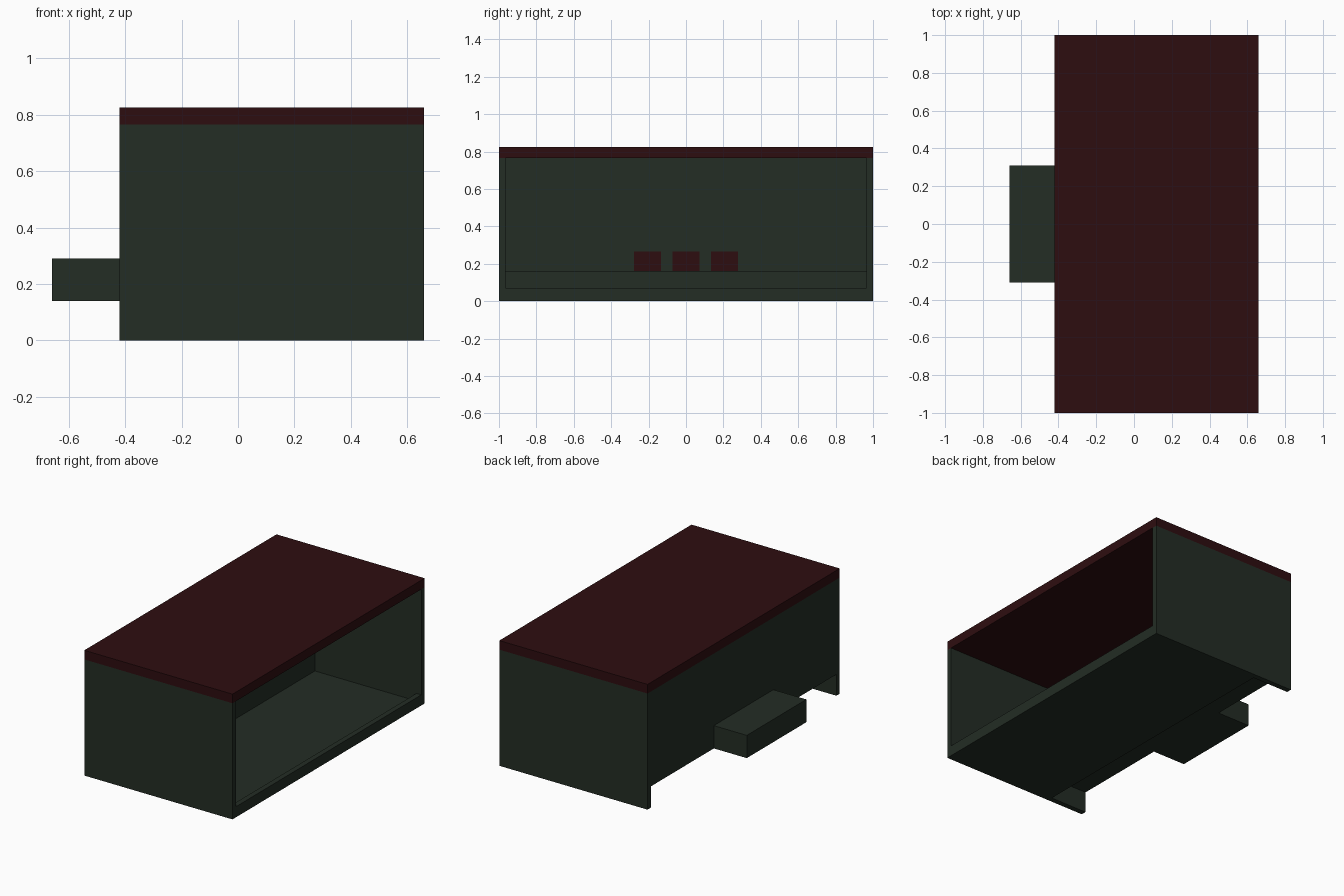
import bpy
import bmesh
from mathutils import Vector

cube = bpy.data.objects.get("Cube")
if cube:
    bpy.data.objects.remove(cube, do_unlink=True)


def material(name, colour):
    m = bpy.data.materials.new(name)
    m.use_nodes = True
    m.diffuse_color = colour
    m.node_tree.nodes["Principled BSDF"].inputs["Base Color"].default_value = colour
    return m


green = material("dark_green", (0.017, 0.026, 0.018, 1))
red = material("dark_red", (0.027, 0.004, 0.005, 1))


def box(name, x, y, z, mat):
    """Box from (low, high) ranges on each axis."""
    mesh = bpy.data.meshes.new(name)
    bm = bmesh.new()
    bmesh.ops.create_cube(bm, size=1)
    low, high = (Vector(p) for p in zip(x, y, z))
    for v in bm.verts:
        v.co = (low + high) / 2 + v.co * (high - low)
    bm.to_mesh(mesh)
    bm.free()
    mesh.materials.append(mat)
    obj = bpy.data.objects.new(name, mesh)
    bpy.context.collection.objects.link(obj)
    return obj


BACK, FRONT = -0.42, 0.66
RISER = -0.15
T = 0.035           # panel thickness
INNER = 1 - T       # inside half length
EAVE = 0.765
LEDGE = 0.14
inside = (-INNER, INNER)

# Roof and end walls
box("roof", (BACK, FRONT), (-1, 1), (EAVE, 0.825), red)
box("right_end_wall", (BACK, FRONT), (-1, -INNER), (0, EAVE), green)
box("left_end_wall", (BACK, FRONT), (INNER, 1), (0, EAVE), green)

# Floor, raised lip on the open side, and the stepped ledge behind
box("floor", (RISER, FRONT - T), inside, (0, 0.02), green)
box("floor_lip", (FRONT - T, FRONT), inside, (0, 0.07), green)
box("ledge_riser", (RISER, RISER + T), inside, (0.02, LEDGE), green)
box("ledge", (BACK + T, RISER + T), inside, (LEDGE, 0.16), green)

# Long wall and the box projecting from it
box("long_wall", (BACK, BACK + T), inside, (LEDGE, EAVE), green)
box("outer_box", (-0.66, BACK), (-0.31, 0.31), (LEDGE, 0.29), green)

# Three hatches set in the long wall above the ledge
for i in (-1, 0, 1):
    y = i * 0.207
    box("hatch", (BACK + T, BACK + T + 0.005), (y - 0.072, y + 0.072),
        (0.16, 0.265), red)
